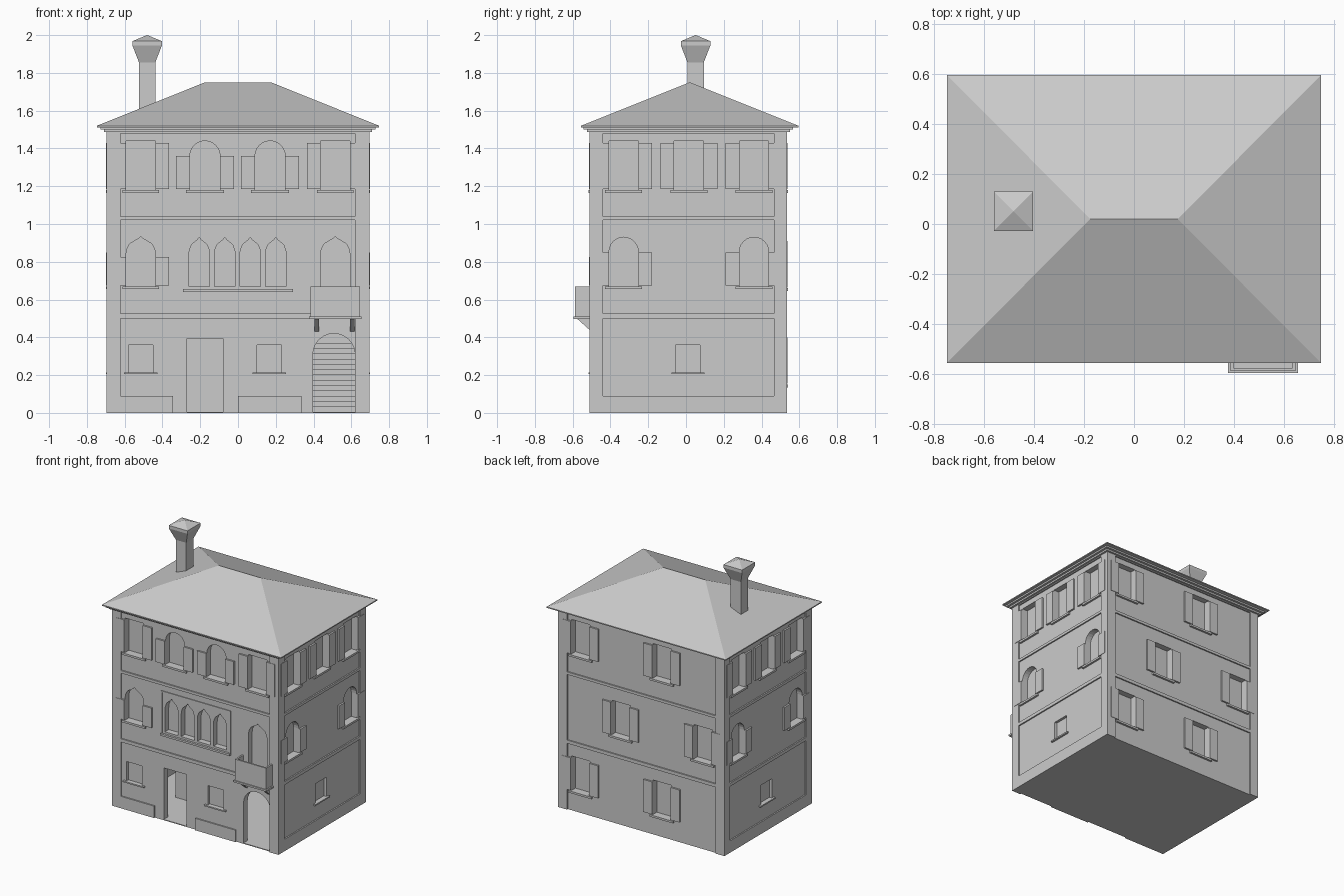
import bpy, bmesh, math

old = bpy.data.objects.get("Cube")
if old:
    bpy.data.objects.remove(old, do_unlink=True)

stone = bpy.data.materials.new("plain grey")
stone.use_nodes = True
stone.diffuse_color = (0.6, 0.6, 0.6, 1)
stone.node_tree.nodes["Principled BSDF"].inputs["Base Color"].default_value = (0.6, 0.6, 0.6, 1)

X, FRONT, BACK = 0.695, -0.51, 0.535

# Each wall maps (along, outward, height) to a point in space
WALLS = {
    "front": lambda u, d, z: (u, FRONT - d, z),
    "back": lambda u, d, z: (u, BACK + d, z),
    "left": lambda u, d, z: (X + d, u, z),
    "right": lambda u, d, z: (-X - d, u, z),
}


def finish(name, bm):
    bmesh.ops.recalc_face_normals(bm, faces=bm.faces[:])
    mesh = bpy.data.meshes.new(name)
    bm.to_mesh(mesh)
    bm.free()
    mesh.materials.append(stone)
    obj = bpy.data.objects.new(name, mesh)
    bpy.context.collection.objects.link(obj)
    return obj


def loft(bm, rings):
    """Skin a stack of equal rings and close both ends."""
    loops = [[bm.verts.new(p) for p in ring] for ring in rings]
    for a, b in zip(loops, loops[1:]):
        for i in range(len(a)):
            j = (i + 1) % len(a)
            bm.faces.new((a[i], a[j], b[j], b[i]))
    bm.faces.new(loops[0][::-1])
    bm.faces.new(loops[-1])


def prism(bm, wall, outline, d0, d1):
    loft(bm, [[WALLS[wall](u, d, z) for u, z in outline] for d in (d0, d1)])


def rect(u0, u1, z0, z1):
    return [(u0, z0), (u1, z0), (u1, z1), (u0, z1)]


def square(x0, x1, y0, y1, z):
    return [(x0, y0, z), (x1, y0, z), (x1, y1, z), (x0, y1, z)]


def box(bm, x0, x1, y0, y1, z0, z1):
    loft(bm, [square(x0, x1, y0, y1, z) for z in (z0, z1)])


def opening(style, u, w, z0, z1):
    """Outline of a square, round or ogee headed opening."""
    h = w / 2
    if style == "square":
        return rect(u - h, u + h, z0, z1)
    if style == "round":
        head = [(math.cos(math.pi * i / 12), math.sin(math.pi * i / 12)) for i in range(13)]
        return [(u - h, z0), (u + h, z0)] + [(u + h * c, z1 - h + h * s) for c, s in head]
    half = [(1, 0.095), (0.95, 0.068), (0.75, 0.04), (0.42, 0.024), (0.18, 0.014)]
    right = [(u + h * a, z1 - b) for a, b in half]
    left = [(u - h * a, z1 - b) for a, b in half[::-1]]
    return [(u - h, z0), (u + h, z0)] + right + [(u, z1)] + left


# Window list: wall, style, centre, width, bottom, top, shutter height (0 for none)
windows = []
for u in (-0.515, 0.515):
    windows.append(("front", "square", u, 0.155, 1.18, 1.44, 0.25))
for u in (-0.175, 0.17):
    windows.append(("front", "round", u, 0.16, 1.18, 1.44, 0.18))
windows.append(("front", "ogee", -0.515, 0.155, 0.67, 0.935, 0.155))
for i in range(4):
    windows.append(("front", "ogee", -0.205 + 0.135 * i, 0.11, 0.67, 0.93, 0))
for wall in ("left", "right"):
    for u in (-0.33, 0.015, 0.36):
        windows.append((wall, "square", u, 0.155, 1.18, 1.44, 0.25))
    for u in (-0.33, 0.36):
        windows.append((wall, "round", u, 0.155, 0.67, 0.93, 0.18))
for us, z in (((0.51, -0.17), 1.18), ((0.175, -0.51), 0.66), ((0.51, -0.17), 0.15)):
    for u in us:
        windows.append(("back", "square", u, 0.155, z, z + 0.26, 0.25))
small = [("front", -0.515), ("front", 0.165), ("left", 0.01), ("right", 0.02)]

# Sunken wall panels
panels = bmesh.new()
for wall in WALLS:
    a, b = (-0.622, 0.62) if wall in ("front", "back") else (-0.44, 0.465)
    prism(panels, wall, rect(a, b, 1.04, 1.48), -0.01, 0.1)
    prism(panels, wall, rect(a, b, 0.525, 1.02), -0.01, 0.1)
    low = rect(a, b, -0.1 if wall == "back" else 0.09, 0.5)
    if wall == "front":  # plinth is broken at the two entrances
        low = [(a, 0.09), (-0.345, 0.09), (-0.345, -0.1), (0, -0.1), (0, 0.09),
               (0.335, 0.09), (0.335, -0.1), (b, -0.1), (b, 0.5), (a, 0.5)]
    prism(panels, wall, low, -0.01, 0.1)

# Entrance hall, then all the openings
hall = bmesh.new()
box(hall, -0.64, 0.64, FRONT + 0.06, 0.47, 0.006, 0.46)

holes = bmesh.new()
for wall, style, u, w, z0, z1, _ in windows:
    prism(holes, wall, opening(style, u, w, z0, z1), -0.055, 0.1)
for wall, u in small:
    prism(holes, wall, rect(u - 0.065, u + 0.065, 0.215, 0.36), -0.03, 0.1)
prism(holes, "front", opening("ogee", 0.515, 0.155, 0.51, 0.935), -0.055, 0.1)
prism(holes, "front", rect(-0.27, -0.08, 0.006, 0.395), -0.08, 0.1)
prism(holes, "front", opening("round", 0.508, 0.224, 0.006, 0.42), -0.08, 0.1)

shell = bmesh.new()
box(shell, -X, X, FRONT, BACK, 0, 1.5)
walls = finish("house_walls", shell)
for name, bm in (("panel_cutter", panels), ("hall_cutter", hall), ("opening_cutter", holes)):
    cutter = finish(name, bm)
    cutter.hide_render = True
    mod = walls.modifiers.new(name, "BOOLEAN")
    mod.operation, mod.solver, mod.object = "DIFFERENCE", "EXACT", cutter
    bpy.context.view_layer.objects.active = walls
    bpy.ops.object.modifier_apply(modifier=mod.name)
    bpy.data.objects.remove(cutter, do_unlink=True)

# Shutters and sills
shutters, sills = bmesh.new(), bmesh.new()
for wall, style, u, w, z0, z1, tall in windows:
    if not tall:
        continue
    prism(sills, wall, rect(u - w / 2 - 0.02, u + w / 2 + 0.02, z0 - 0.015, z0), -0.02, 0.005)
    for s in (-1, 1):
        a, b = sorted((u + s * w / 2, u + s * (w / 2 + 0.073)))
        prism(shutters, wall, rect(a, b, z0 + 0.005, z0 + tall), -0.015, 0.003)
for wall, u in small:
    prism(sills, wall, rect(u - 0.088, u + 0.088, 0.205, 0.215), -0.02, 0.005)
prism(sills, "front", rect(-0.29, 0.29, 0.64, 0.655), -0.02, 0.006)
finish("shutters", shutters)
finish("window_sills", sills)

# Thin surround of the four-window group
surround = bmesh.new()
for part in (rect(-0.29, -0.28, 0.655, 0.965), rect(0.28, 0.29, 0.655, 0.965),
             rect(-0.29, 0.29, 0.965, 0.975)):
    prism(surround, "front", part, -0.012, -0.004)
finish("window_group_surround", surround)

# Hall interior: staircase and partition
stairs = bmesh.new()
for i in range(13):
    box(stairs, 0.34, 0.64, 0.05 + 0.03 * i, 0.46, 0.006 + 0.028 * i, 0.034 + 0.028 * i)
finish("hall_stairs", stairs)
partition = bmesh.new()
box(partition, -0.41, -0.05, -0.16, -0.13, 0.006, 0.46)
finish("hall_partition", partition)

# Balcony with parapet and brackets
balcony = bmesh.new()
box(balcony, 0.375, 0.655, -0.595, FRONT + 0.01, 0.497, 0.51)
box(balcony, 0.385, 0.645, -0.587, -0.575, 0.51, 0.67)
for x in (0.385, 0.633):
    box(balcony, x, x + 0.012, -0.575, FRONT + 0.01, 0.51, 0.67)
finish("balcony", balcony)
brackets = bmesh.new()
for x in (0.405, 0.593):
    loft(brackets, [[(a, FRONT + 0.01, 0.43), (a, -0.575, 0.497), (a, FRONT + 0.01, 0.497)]
                    for a in (x, x + 0.024)])
finish("balcony_brackets", brackets)

# Stepped cornice and hipped roof
cornice = bmesh.new()
loft(cornice, [square(-X - g, X + g, FRONT - g, BACK + g, z)
               for g, z in ((0.015, 1.487), (0.015, 1.5), (0.032, 1.5), (0.032, 1.517))])
finish("cornice", cornice)
roof = bmesh.new()
loft(roof, [square(-0.747, 0.747, -0.555, 0.595, 1.512),
            square(-0.747, 0.747, -0.555, 0.595, 1.52),
            square(-0.175, 0.175, 0.0199, 0.0201, 1.75)])
finish("hipped_roof", roof)

# Flared chimney with a pyramid cap
chimney = bmesh.new()
loft(chimney, [square(-0.481 - r, -0.481 + r, 0.051 - r, 0.051 + r, z)
               for r, z in ((0.043, 1.55), (0.043, 1.855), (0.078, 1.945),
                            (0.078, 1.968), (0.001, 2.0))])
finish("chimney", chimney)
